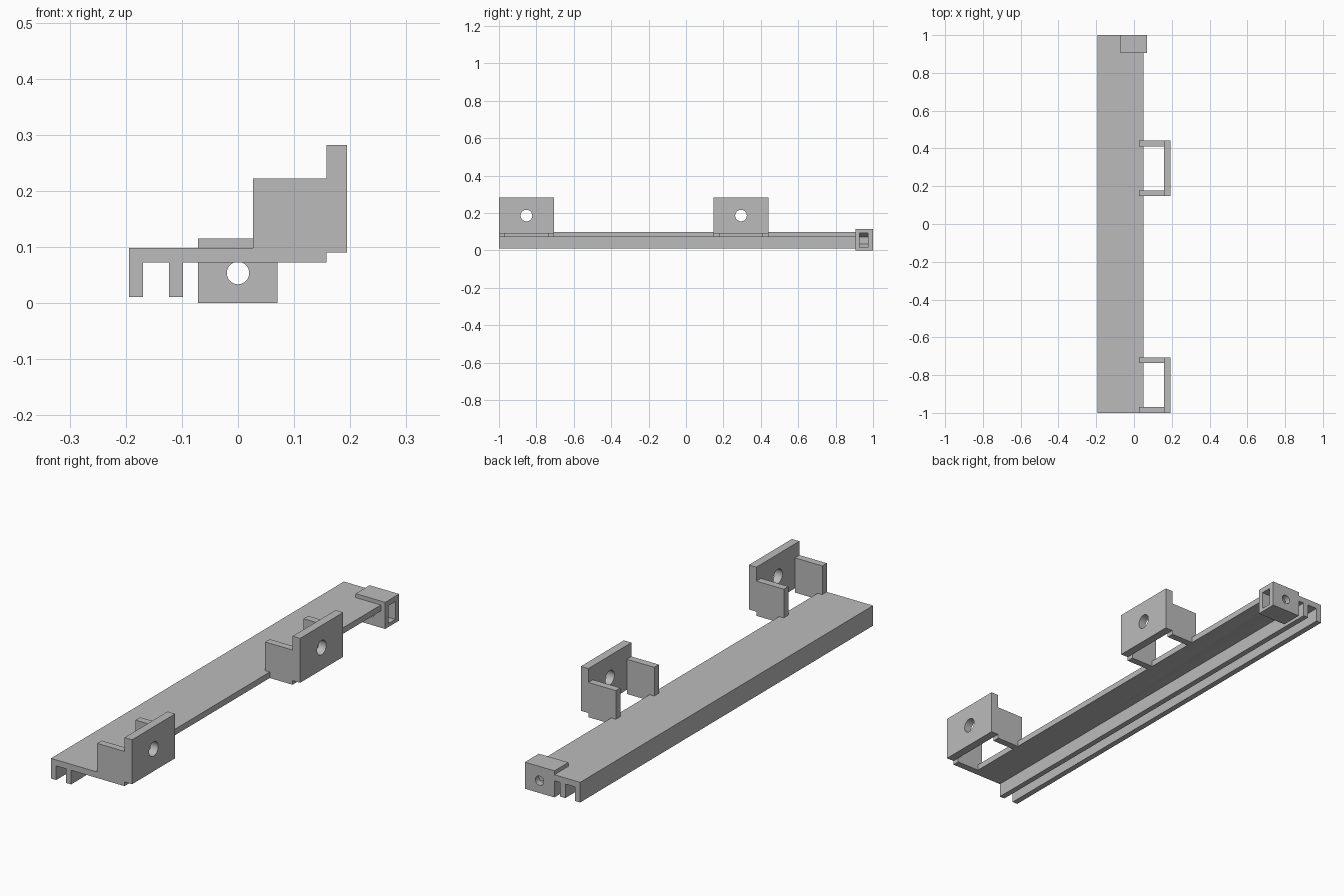
import bpy
import bmesh
import math
from mathutils import Matrix

if "Cube" in bpy.data.objects:
    bpy.data.objects.remove(bpy.data.objects["Cube"], do_unlink=True)

grey = bpy.data.materials.new("plain grey")
grey.use_nodes = True
colour = (0.5, 0.5, 0.5, 1)
grey.diffuse_color = colour
grey.node_tree.nodes["Principled BSDF"].inputs["Base Color"].default_value = colour


def finish(name, bm):
    bmesh.ops.recalc_face_normals(bm, faces=bm.faces)
    mesh = bpy.data.meshes.new(name)
    bm.to_mesh(mesh)
    bm.free()
    mesh.materials.append(grey)
    obj = bpy.data.objects.new(name, mesh)
    bpy.context.collection.objects.link(obj)
    return obj


def extrude_xz(name, points, y0, y1):
    """Extrude an x-z outline along y."""
    bm = bmesh.new()
    face = bm.faces.new([bm.verts.new((x, y0, z)) for x, z in points])
    moved = bmesh.ops.extrude_face_region(bm, geom=[face])["geom"]
    bmesh.ops.translate(bm, vec=(0, y1 - y0, 0),
                        verts=[v for v in moved if isinstance(v, bmesh.types.BMVert)])
    return finish(name, bm)


def box(name, x0, x1, y0, y1, z0, z1):
    return extrude_xz(name, [(x0, z0), (x1, z0), (x1, z1), (x0, z1)], y0, y1)


def rod(name, centre, radius, length, axis):
    turn = Matrix.Rotation(math.pi / 2, 4, "Y" if axis == "x" else "X")
    bm = bmesh.new()
    bmesh.ops.create_cone(bm, cap_ends=True, segments=40, radius1=radius, radius2=radius,
                          depth=length, matrix=Matrix.Translation(centre) @ turn)
    return finish(name, bm)


def combine(target, other, operation):
    """Apply a boolean and remove the helper."""
    other.hide_render = True
    mod = target.modifiers.new("bool", "BOOLEAN")
    mod.operation, mod.object, mod.solver = operation, other, "EXACT"
    bpy.context.view_layer.update()
    graph = bpy.context.evaluated_depsgraph_get()
    result = bpy.data.meshes.new_from_object(target.evaluated_get(graph))
    target.modifiers.clear()
    target.data = result
    bpy.data.objects.remove(other, do_unlink=True)


# Rail: flat plate with two ribs underneath
LOW, UNDER, TOP, EDGE = 0.011, 0.072, 0.098, 0.049
rail = extrude_xz("rail", [
    (-0.194, TOP), (-0.194, LOW), (-0.169, LOW), (-0.169, UNDER),
    (-0.123, UNDER), (-0.123, LOW), (-0.098, LOW), (-0.098, UNDER),
    (EDGE, UNDER), (EDGE, TOP)], -1, 1)

# End block joined to the rail, with a bolt hole and a side-loading nut slot
combine(rail, box("end_block", -0.071, 0.07, 0.905, 1, 0, 0.115), "UNION")
R, MID = 0.0385, 0.0535
flat = R * math.cos(math.pi / 6)
slot = extrude_xz("nut_slot", [
    (0, MID + R), (-flat, MID + R / 2), (-flat, MID - R / 2),
    (0, MID - R), (0.1, MID - R), (0.1, MID + R)], 0.928, 0.974)
combine(rail, slot, "DIFFERENCE")
combine(rail, rod("bolt_hole", (0, 0.95, MID), 0.02, 0.2, "y"), "DIFFERENCE")

# Brackets: two arms carrying a drilled upright panel
arm_outline = [(0.027, TOP), (EDGE, TOP), (EDGE, UNDER), (0.158, UNDER),
               (0.158, 0.222), (0.027, 0.222)]
WIDTH, THICK = 0.294, 0.031
for place, y in (("front", -1), ("rear", 0.147)):
    for side, start in (("near", y), ("far", y + WIDTH - THICK)):
        extrude_xz(f"{place}_bracket_{side}_arm", arm_outline, start, start + THICK)
    panel = box(f"{place}_bracket_panel", 0.158, 0.194, y, y + WIDTH, 0.09, 0.282)
    hole = rod("panel_hole", (0.176, y + WIDTH / 2, 0.186), 0.031, 0.2, "x")
    combine(panel, hole, "DIFFERENCE")

# Smooth the hole walls, keep all corners crisp
bpy.ops.object.select_all(action="DESELECT")
for obj in bpy.context.collection.objects:
    if obj.type == "MESH" and (obj.name == "rail" or "bracket" in obj.name):
        obj.select_set(True)
        bpy.context.view_layer.objects.active = obj
bpy.ops.object.shade_smooth_by_angle(angle=math.radians(25))
